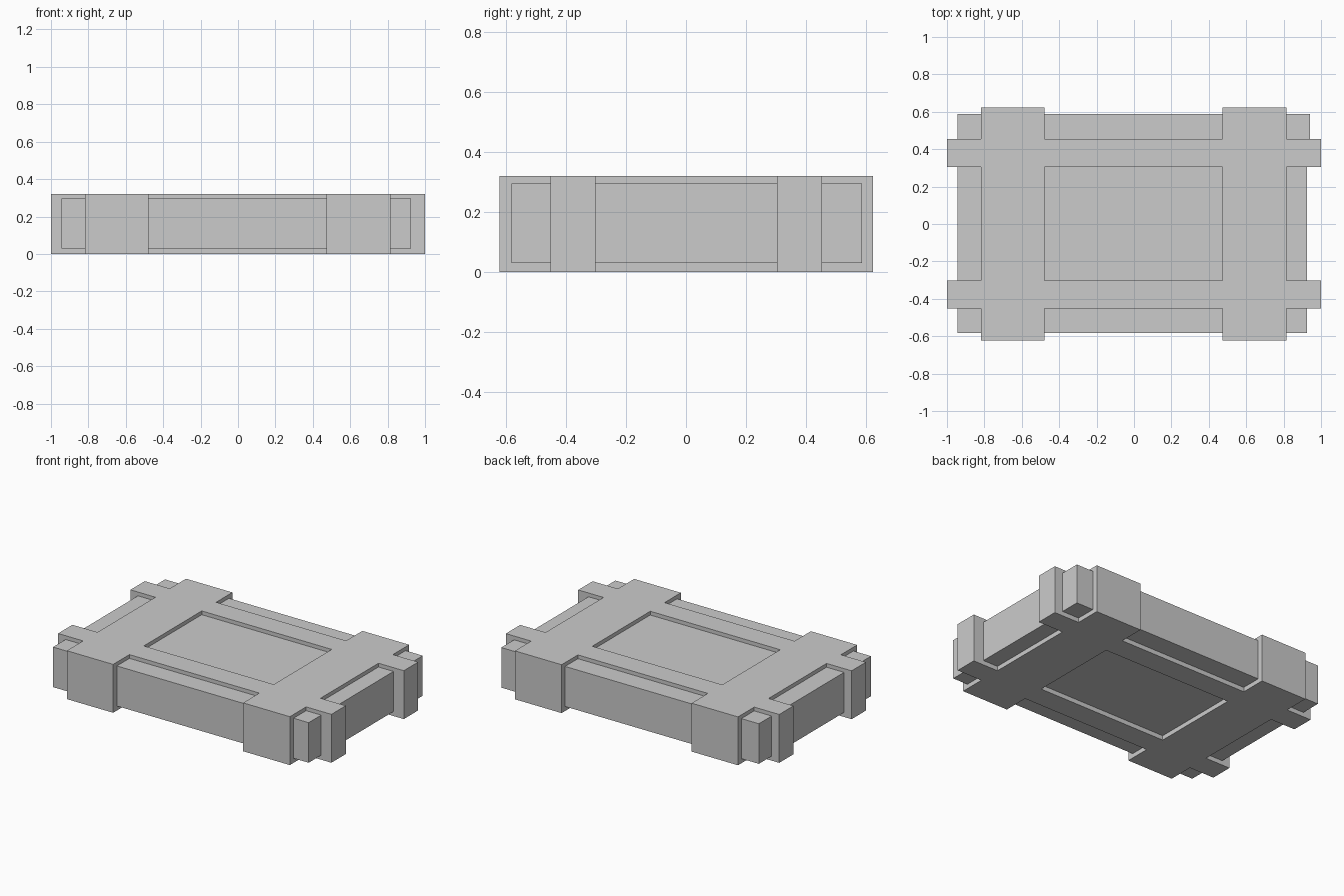
import bpy
import bmesh

if "Cube" in bpy.data.objects:
    bpy.data.objects.remove(bpy.data.objects["Cube"])


def prism(name, cells, z0, z1):
    """Weld flat cells into one sheet, then extrude it from z0 to z1."""
    bm = bmesh.new()
    for pts in cells:
        bm.faces.new([bm.verts.new((x, y, z0)) for x, y in pts])
    bmesh.ops.remove_doubles(bm, verts=bm.verts, dist=1e-4)
    ext = bmesh.ops.extrude_face_region(bm, geom=bm.faces[:], use_keep_orig=True)
    top = [g for g in ext["geom"] if isinstance(g, bmesh.types.BMVert)]
    bmesh.ops.translate(bm, verts=top, vec=(0, 0, z1 - z0))
    bmesh.ops.recalc_face_normals(bm, faces=bm.faces)
    mesh = bpy.data.meshes.new(name)
    bm.to_mesh(mesh)
    bm.free()
    obj = bpy.data.objects.new(name, mesh)
    bpy.context.collection.objects.link(obj)
    return obj


# Crate body: slab with a slightly wider back right corner
prism("crate_body", [[(-0.945, -0.583), (0.925, -0.583), (0.925, 0.38),
                      (0.94, 0.38), (0.94, 0.588), (-0.945, 0.588)]], 0.03, 0.295)

# Raised bands: two lengthwise and two crosswise straps joined as one frame
xs = [-1.0, -0.817, -0.478, 0.473, 0.815, 1.0]
ys = [-0.622, -0.452, -0.302, 0.304, 0.454, 0.624]
cells = []
for i in range(5):
    for j in range(5):
        if i in (1, 3) and j != 2 or j in (1, 3) or i in (1, 3):
            cells.append([(xs[i], ys[j]), (xs[i + 1], ys[j]),
                          (xs[i + 1], ys[j + 1]), (xs[i], ys[j + 1])])
prism("strap_frame", cells, 0.0, 0.32)
